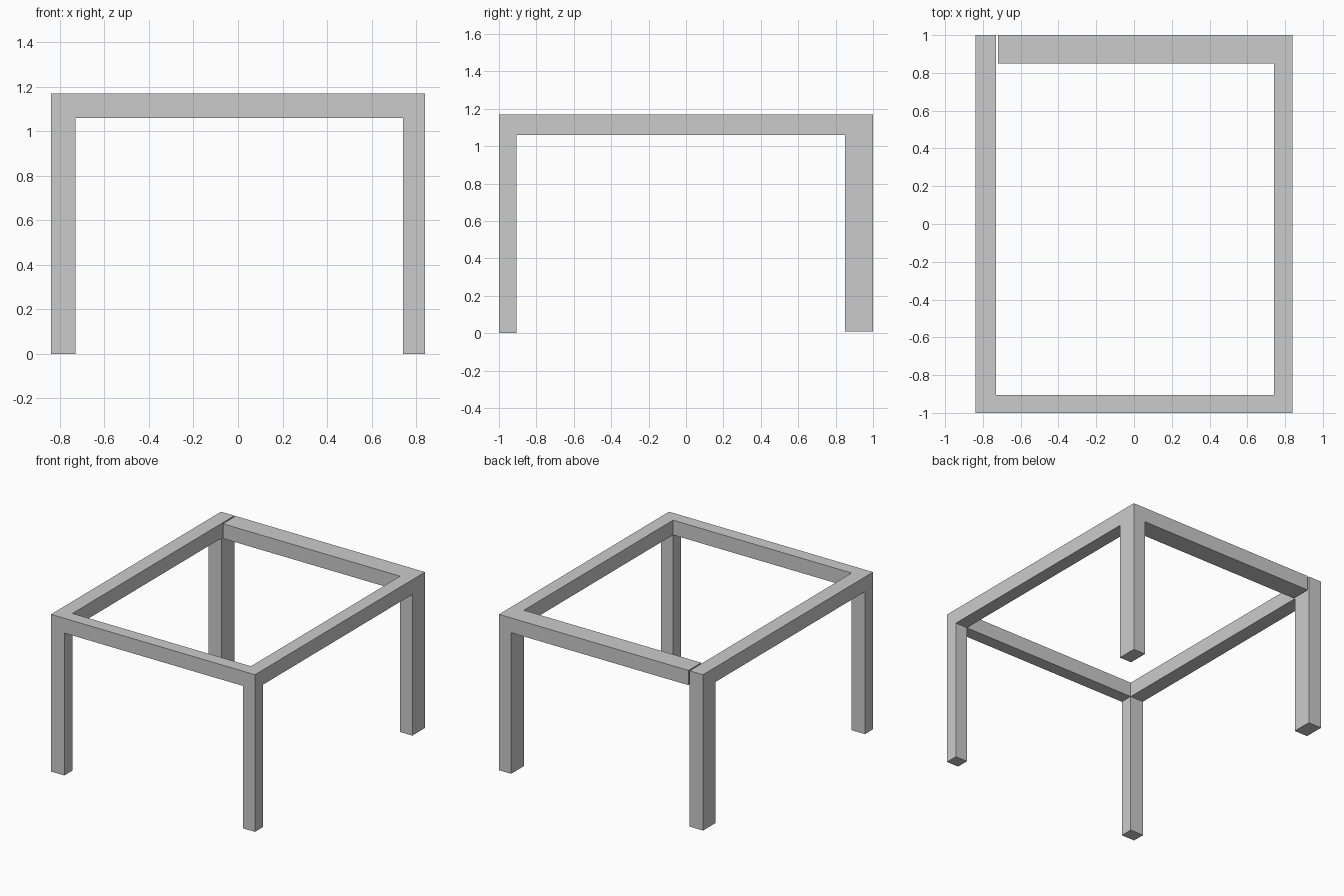
import bpy
import bmesh
from mathutils import Matrix, Vector

if "Cube" in bpy.data.objects:
    bpy.data.objects.remove(bpy.data.objects["Cube"])

X, Y, TOP, RAIL = 0.84, 1.0, 1.17, 1.06   # half width, half depth, top, rail underside
LEFT, RIGHT = -0.73, 0.74                 # inner faces of the side rails
FRONT, BACK = -0.905, 0.85                # inner faces of the front and back rails


def box(name, x, y, z):
    """Axis-aligned box from (min, max) pairs."""
    lo, hi = Vector((x[0], y[0], z[0])), Vector((x[1], y[1], z[1]))
    centre, size = (lo + hi) / 2, hi - lo
    bm = bmesh.new()
    bmesh.ops.create_cube(bm, size=1, matrix=Matrix.Diagonal((*size, 1)))
    mesh = bpy.data.meshes.new(name)
    bm.to_mesh(mesh)
    bm.free()
    obj = bpy.data.objects.new(name, mesh)
    obj.location = centre
    bpy.context.collection.objects.link(obj)
    return obj


sides = {"left": (-X, LEFT), "right": (RIGHT, X)}
# depth range and foot height; the back legs stop slightly short
ends = {"front": (-Y, FRONT, 0.0), "back": (BACK, Y, 0.01)}

for side, xs in sides.items():
    # Side rail running the full depth
    box(f"{side}_rail", xs, (-Y, Y), (RAIL, TOP))
    # Legs under the rail
    for end, (y0, y1, foot) in ends.items():
        box(f"{end}_{side}_leg", xs, (y0, y1), (foot, RAIL))

# Cross rails; the back one leaves a narrow gap at the left
box("front_rail", (LEFT, RIGHT), (-Y, FRONT), (RAIL, TOP))
box("back_rail", (LEFT + 0.01, RIGHT), (BACK, Y), (RAIL, TOP))
